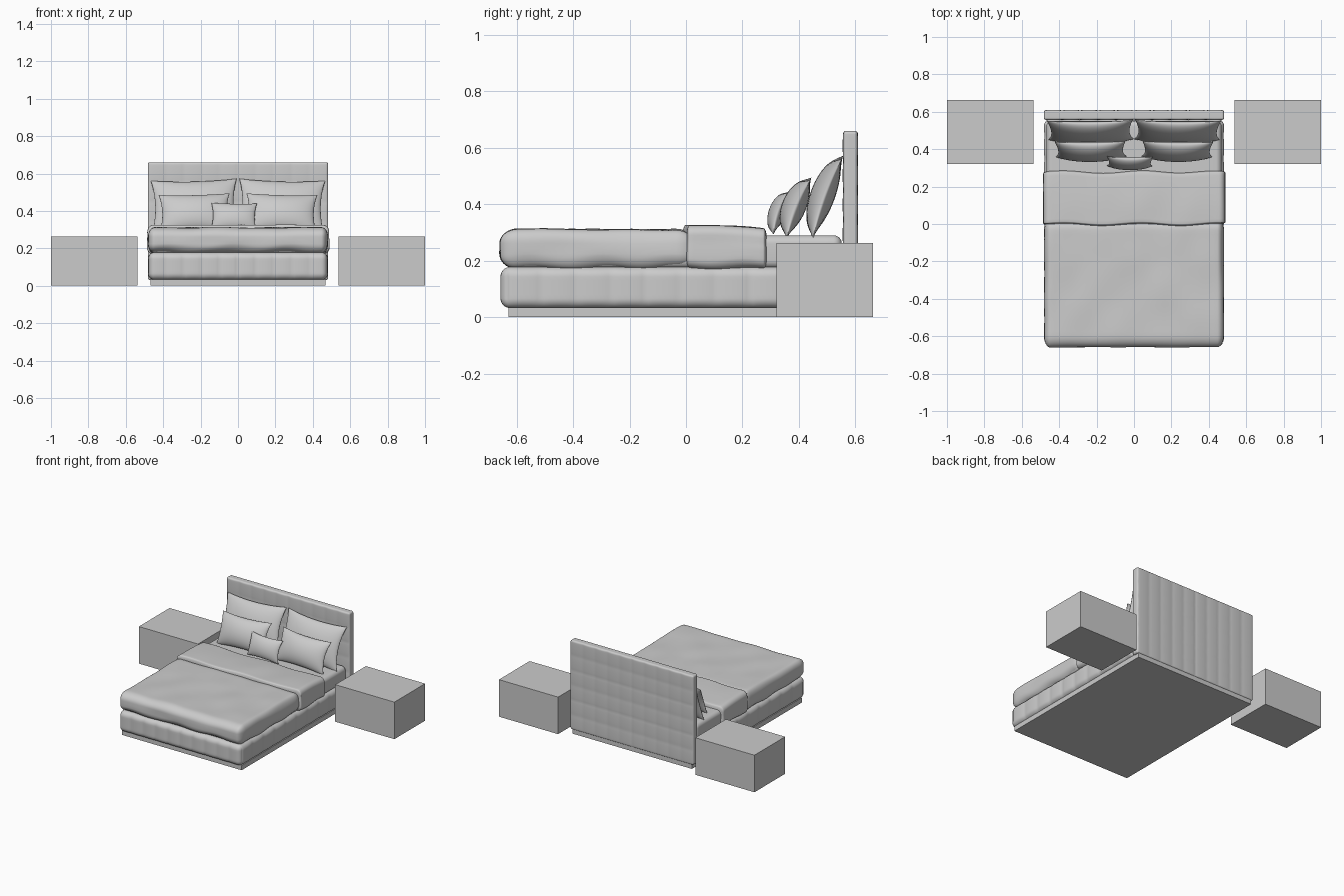
import bpy, bmesh, math
from mathutils import Vector, Matrix, noise

if "Cube" in bpy.data.objects:
    bpy.data.objects.remove(bpy.data.objects["Cube"])


def finish(name, bm, smooth=True):
    bmesh.ops.recalc_face_normals(bm, faces=bm.faces[:])
    me = bpy.data.meshes.new(name)
    bm.to_mesh(me)
    bm.free()
    ob = bpy.data.objects.new(name, me)
    bpy.context.collection.objects.link(ob)
    for p in me.polygons:
        p.use_smooth = smooth
    return ob


def box(name, lo, hi):
    bm = bmesh.new()
    bmesh.ops.create_cube(bm, size=1)
    lo, hi = Vector(lo), Vector(hi)
    for v in bm.verts:
        v.co = Vector([(lo[a] + hi[a]) / 2 + v.co[a] * (hi[a] - lo[a]) for a in range(3)])
    return finish(name, bm, False)


def soft_box(name, lo, hi, r, step, warp):
    """Rounded, finely gridded box; warp(position, normal) gives the upholstered surface."""
    axes = []
    for a in range(3):
        l, h, q = lo[a], hi[a], r[a]
        n = max(1, round((h - l - 2 * q) / step))
        axes.append([l + q * k / 5 for k in range(5)]
                    + [l + q + (h - l - 2 * q) * k / n for k in range(n + 1)]
                    + [h - q + q * k / 5 for k in range(1, 6)])
    bm = bmesh.new()
    cache = {}

    def vert(key):
        if key not in cache:
            p = Vector([axes[a][key[a]] for a in range(3)])
            inner = Vector([min(max(p[a], lo[a] + r[a]), hi[a] - r[a]) for a in range(3)])
            n = Vector([(p[a] - inner[a]) / r[a] for a in range(3)]).normalized()
            p = inner + Vector([n[a] * r[a] for a in range(3)])
            cache[key] = bm.verts.new(warp(p, n))
        return cache[key]

    for a in range(3):
        b, c = (a + 1) % 3, (a + 2) % 3
        for end in (0, len(axes[a]) - 1):
            for i in range(len(axes[b]) - 1):
                for j in range(len(axes[c]) - 1):
                    quad = []
                    for di, dj in ((0, 0), (1, 0), (1, 1), (0, 1)):
                        key = [0, 0, 0]
                        key[a], key[b], key[c] = end, i + di, j + dj
                        quad.append(vert(tuple(key)))
                    bm.faces.new(quad)
    return finish(name, bm)


def puff(s, pitch):
    """0 on a seam, 1 in the middle of a channel."""
    return abs(math.sin(math.pi * s / pitch)) ** 0.45


def pillow(name, w, h, front, back, loc, tilt, roll=0):
    bm = bmesh.new()
    n = 24
    m = Matrix.Translation(loc) @ Matrix.Rotation(math.radians(-tilt), 4, 'X') @ Matrix.Rotation(math.radians(roll), 4, 'Y')
    for depth in (-front, back):
        rows = []
        for i in range(n + 1):
            row = []
            for j in range(n + 1):
                # cosine spacing packs rows near the seam
                u, v = -math.cos(math.pi * i / n), -math.cos(math.pi * j / n)
                x = u * w / 2 * (1 - 0.09 * (1 - v * v))
                z = v * h / 2 * (1 - 0.11 * (1 - u * u))
                y = depth * max(0, (1 - u * u) * (1 - v * v)) ** 0.55
                # corners curl slightly backward
                y += 0.012 * (u * v) ** 2
                row.append(bm.verts.new(m @ Vector((x, y, z))))
            rows.append(row)
        for i in range(n):
            for j in range(n):
                bm.faces.new((rows[i][j], rows[i + 1][j], rows[i + 1][j + 1], rows[i][j + 1]))
    bmesh.ops.remove_doubles(bm, verts=bm.verts[:], dist=1e-5)
    return finish(name, bm)


# nightstands and plinth
for side, x0 in (("left", -1.0), ("right", 0.537)):
    box(side + "_nightstand", (x0, 0.32, 0), (x0 + 0.463, 0.663, 0.262))
box("plinth", (-0.468, -0.628, 0), (0.468, 0.603, 0.034))


# bed base with vertical channels
def base_warp(p, n):
    depth = 0.007 * (n.y ** 2 * (1 - puff(p.x, 0.096)) + n.x ** 2 * (1 - puff(p.y + 0.02, 0.123)))
    return p - n * depth


soft_box("bed_base", (-0.482, -0.657, 0.032), (0.482, 0.56, 0.178), (0.035, 0.035, 0.035), 0.012, base_warp)


# headboard quilted in squares
def head_warp(p, n):
    groove = 0.7 * (1 - puff(p.x, 0.096)) + 0.4 * (1 - puff(p.z - 0.03, 0.105))
    return p - n * 0.005 * groove * n.y ** 2


soft_box("headboard", (-0.482, 0.555, 0.03), (0.482, 0.61, 0.66), (0.012, 0.012, 0.012), 0.01, head_warp)


# mattress
soft_box("mattress", (-0.468, -0.63, 0.172), (0.468, 0.552, 0.29), (0.03, 0.03, 0.03), 0.05, lambda p, n: p)


# duvet with soft wrinkles
def duvet_warp(p, n):
    q = p + n * 0.006 * noise.noise(Vector((p.x * 6, p.y * 5, p.z * 12)))
    if n.z < 0:
        q.z += 0.004 * math.sin(p.y * 25 + p.x * 19)
    return q


soft_box("duvet", (-0.48, -0.66, 0.174), (0.48, 0.03, 0.311), (0.035, 0.065, 0.05), 0.02, duvet_warp)


# folded-back top of the duvet with a wavy hem
def fold_warp(p, n):
    q = duvet_warp(p, n * 0.6)
    q.y += 0.006 * math.sin(p.x * 15 + 1)
    if p.z > 0.25:
        q.z -= 0.012 * max(0, (p.y - 0.05) / 0.23) ** 2
    return q


soft_box("duvet_fold", (-0.485, -0.005, 0.172), (0.488, 0.28, 0.325), (0.035, 0.012, 0.035), 0.015, fold_warp)

# pillows
for side, s in (("left", -1), ("right", 1)):
    pillow(side + "_back_pillow", 0.46, 0.30, 0.052, 0.036, (s * 0.233, 0.492, 0.43), 20, s * 1.5)
    pillow(side + "_middle_pillow", 0.38, 0.22, 0.05, 0.036, (s * 0.232, 0.39, 0.392), 22, s * 1.5)
pillow("small_pillow", 0.245, 0.155, 0.032, 0.028, (-0.022, 0.325, 0.372), 19, 1)
